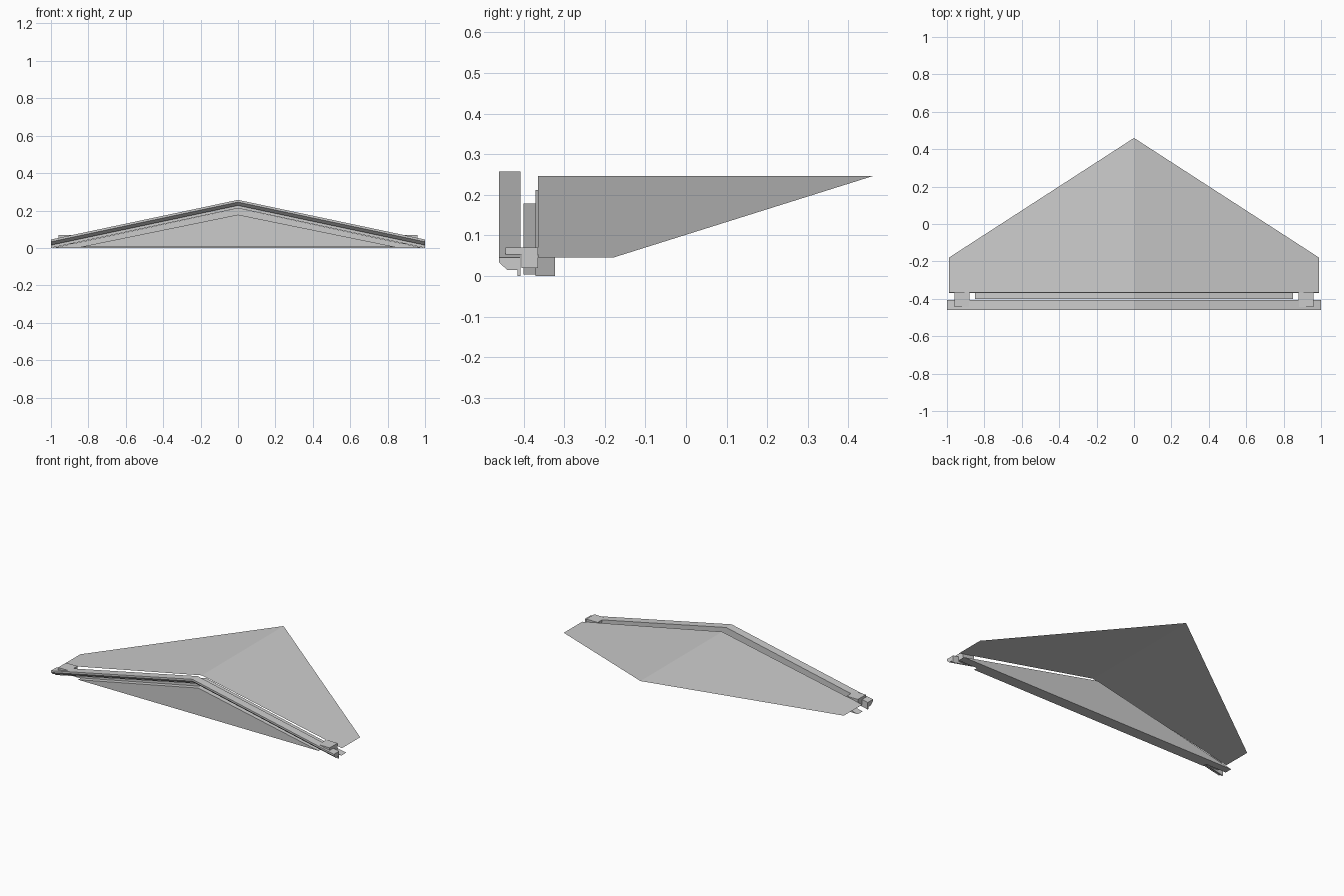
import bpy

if "Cube" in bpy.data.objects:
    bpy.data.objects.remove(bpy.data.objects["Cube"])


def make(name, verts, faces):
    me = bpy.data.meshes.new(name)
    me.from_pydata(verts, [], faces)
    ob = bpy.data.objects.new(name, me)
    bpy.context.collection.objects.link(ob)
    return ob


def loft(name, sections):
    """Closed solid through matching closed sections."""
    n = len(sections[0])
    verts = [v for s in sections for v in s]
    faces = [tuple(range(n))[::-1],
             tuple(range(len(verts) - n, len(verts)))]
    for k in range(len(sections) - 1):
        a, b = k * n, (k + 1) * n
        for i in range(n):
            j = (i + 1) % n
            faces.append((a + i, a + j, b + j, b + i))
    ob = make(name, verts, faces)
    # consistent outward normals
    import bmesh
    bm = bmesh.new()
    bm.from_mesh(ob.data)
    bmesh.ops.recalc_face_normals(bm, faces=bm.faces)
    bm.to_mesh(ob.data)
    bm.free()
    return ob


def gable(name, half, base, apex, y0, y1):
    tri = [(-half, base), (half, base), (0, apex)]
    return loft(name, [[(x, y, z) for x, z in tri] for y in (y0, y1)])


# Dormer roof sheet: two planar slopes meeting the main roof at the back
F, B = -0.365, 0.46
make("roof_sheet",
     [(0, F, .246), (0, B, .246),
      (.99, F, .045), (.99, -.18, .045),
      (-.99, F, .045), (-.99, -.18, .045)],
     [(0, 2, 3, 1), (0, 1, 5, 4)])

# Gable wall and the raised panel on its front
gable("gable_wall", .99, 0, .212, -.37, -.322)
gable("gable_panel", .85, .004, .178, -.40, -.37)

# Bargeboard: chamfered moulding with a rear lip, mitred at the ridge
profile = [(-.46, 0), (-.46, -.012), (-.44, -.03), (-.415, -.03),
           (-.415, -.045), (-.407, -.045), (-.407, 0)]
loft("bargeboard",
     [[(x, y, top + dz) for y, dz in profile]
      for x, top in ((-1, .045), (0, .257), (1, .045))])

# L-shaped brackets hooking the bargeboard to the wall
hook = [(-.445, .07), (-.445, .053), (-.405, .053),
        (-.405, .02), (-.365, .02), (-.365, .07)]
for side, s in (("left", -1), ("right", 1)):
    loft("bracket_" + side,
         [[(s * x, y, z) for y, z in hook] for x in (.88, .96)])
